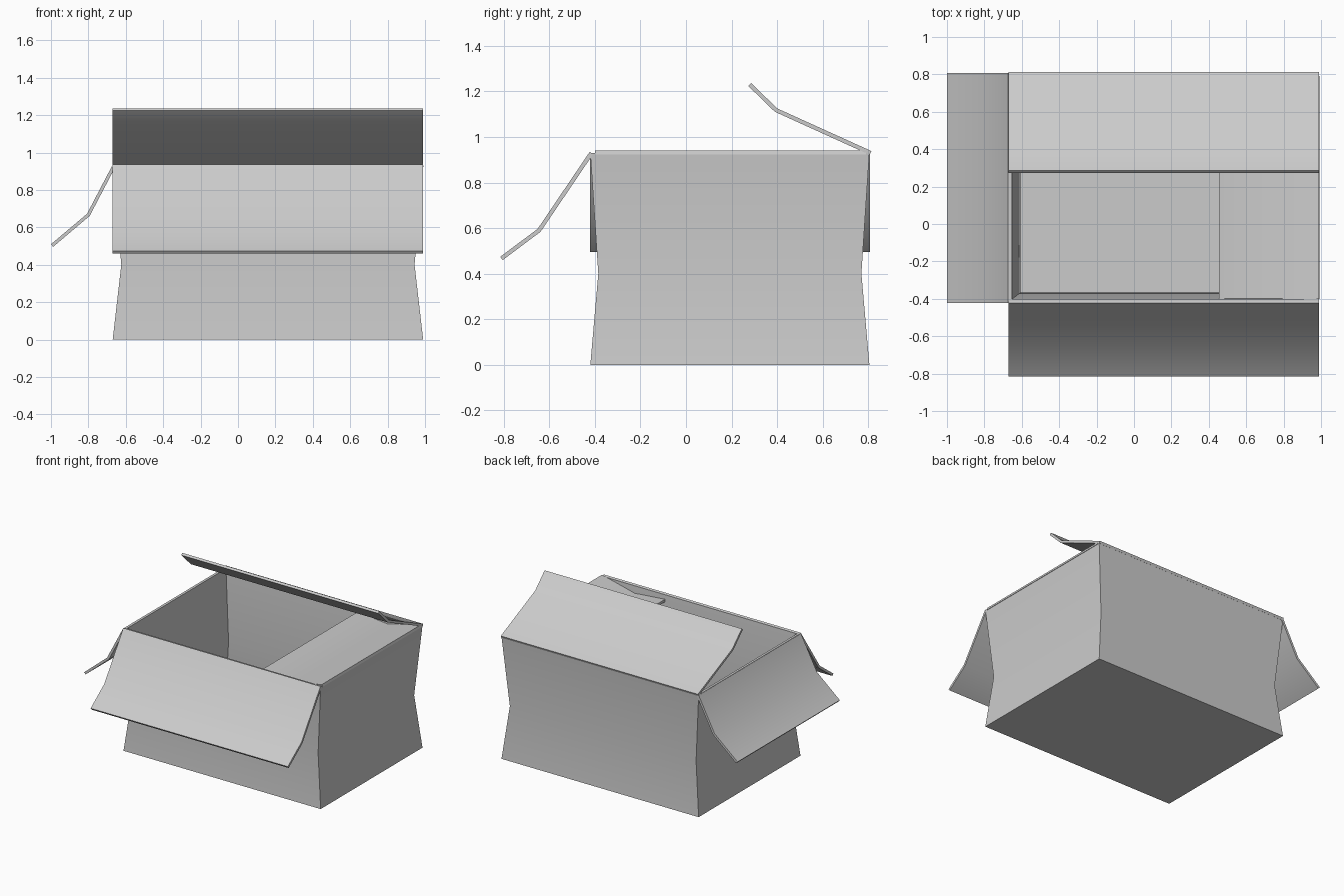
import bpy, bmesh, math
from mathutils import Vector

if "Cube" in bpy.data.objects:
    bpy.data.objects.remove(bpy.data.objects["Cube"])

X0, X1, Y0, Y1 = -0.67, 0.99, -0.42, 0.805
T = 0.018


def finish(bm, name):
    bmesh.ops.recalc_face_normals(bm, faces=bm.faces)
    mesh = bpy.data.meshes.new(name)
    bm.to_mesh(mesh)
    bm.free()
    ob = bpy.data.objects.new(name, mesh)
    bpy.context.collection.objects.link(ob)
    bpy.ops.object.select_all(action='DESELECT')
    ob.select_set(True)
    bpy.context.view_layer.objects.active = ob
    bpy.ops.object.shade_smooth_by_angle(angle=math.radians(32))
    return ob


# Box body: pinched outer and inner rings lofted into one open-topped shell
def box_body():
    bm = bmesh.new()
    rings = []
    levels = [(0, 0, 0), (0.40, 0.046, 0.035), (0.93, 0, 0),
              (0.93, T, T), (0.40, 0.046 + T, 0.035 + T), (T, T, T)]
    for z, ix, iy in levels:
        a, b, c, d = X0 + ix, X1 - ix, Y0 + iy, Y1 - iy
        rings.append([bm.verts.new(p) for p in
                      ((a, c, z), (b, c, z), (b, d, z), (a, d, z))])
    for lo, hi in zip(rings, rings[1:]):
        for i in range(4):
            j = (i + 1) % 4
            bm.faces.new((lo[i], lo[j], hi[j], hi[i]))
    bm.faces.new(rings[0])
    bm.faces.new(rings[-1])
    finish(bm, "box_body")


# Flap: a bent three-point profile given thickness and swept along the hinge
def flap(name, path, start, end, axis):
    pts = [Vector(p) for p in path]
    d1 = (pts[1] - pts[0]).normalized()
    d2 = (pts[2] - pts[1]).normalized()
    normals = [Vector((-d.y, d.x)) for d in (d1, (d1 + d2).normalized(), d2)]
    up = [p + n * T / 2 for p, n in zip(pts, normals)]
    down = [p - n * T / 2 for p, n in zip(pts, normals)]
    bm = bmesh.new()

    def row(side, s):
        return [bm.verts.new((s, p.x, p.y) if axis == 'X' else (p.x, s, p.y))
                for p in side]

    u0, d0, u1, e1 = row(up, start), row(down, start), row(up, end), row(down, end)
    for i in range(2):
        for a, b in ((u0, u1), (d0, e1), (u0, d0), (u1, e1)):
            bm.faces.new((a[i], a[i + 1], b[i + 1], b[i]))
    for i in (0, 2):
        bm.faces.new((u0[i], u1[i], e1[i], d0[i]))
    finish(bm, name)


box_body()
flap("front_flap", [(-0.415, 0.93), (-0.645, 0.59), (-0.81, 0.467)], X0, X1, 'X')
flap("back_flap", [(0.81, 0.93), (0.395, 1.118), (0.28, 1.23)], X0, X1, 'X')
flap("left_flap", [(-0.665, 0.925), (-0.80, 0.667), (-0.994, 0.503)], -0.422, 0.808, 'Y')
flap("right_flap", [(0.99, 0.932), (0.712, 0.866), (0.455, 0.888)], -0.40, 0.79, 'Y')
